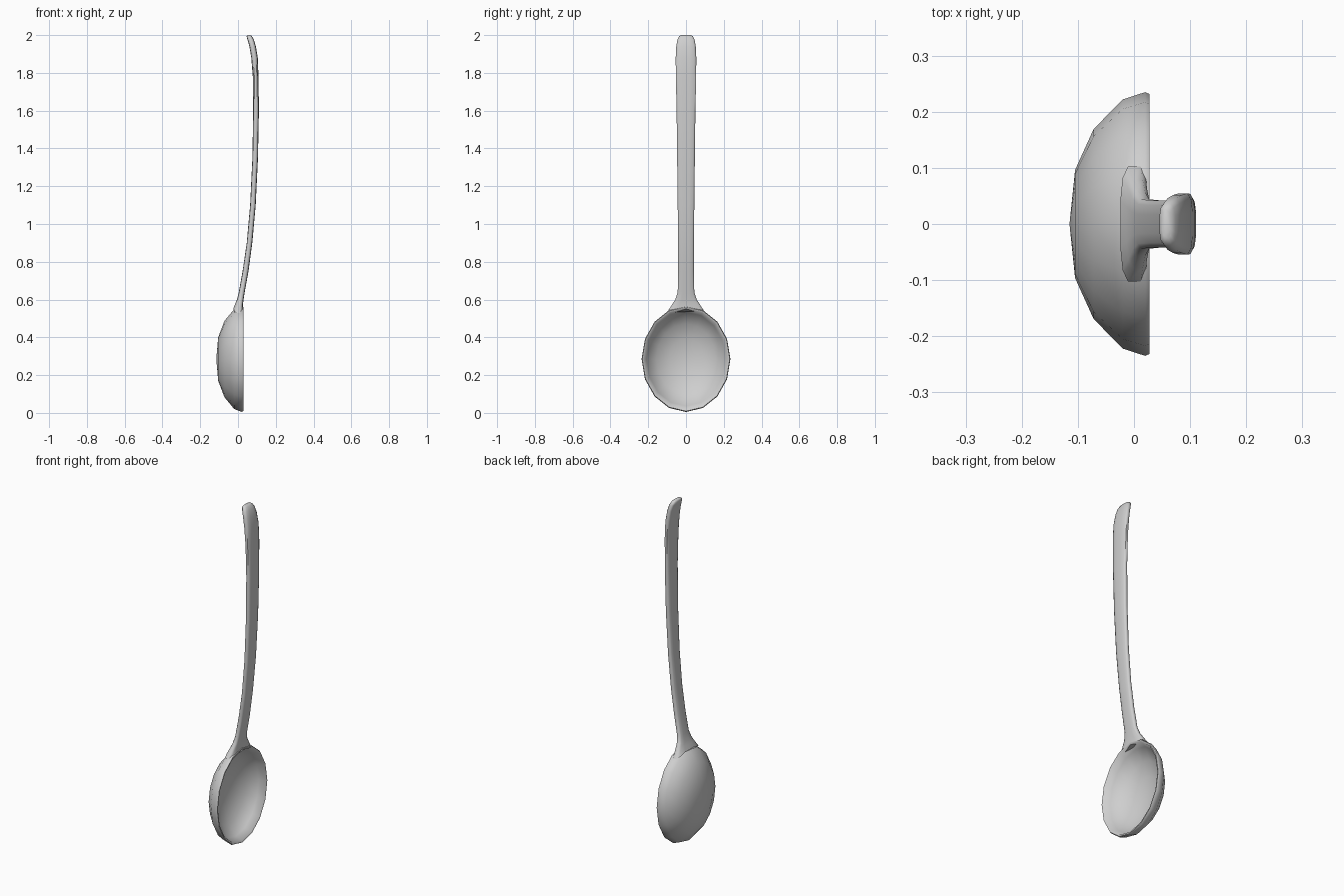
import bpy, bmesh, math

cube = bpy.data.objects.get("Cube")
if cube:
    bpy.data.objects.remove(cube, do_unlink=True)

metal = bpy.data.materials.new("light grey metal")
metal.use_nodes = True
grey = (0.62, 0.62, 0.62, 1)
metal.diffuse_color = grey
metal.node_tree.nodes["Principled BSDF"].inputs["Base Color"].default_value = grey

CENTRE, HALF_H, HALF_W = 0.285, 0.28, 0.235


def finish(name, bm, angle):
    bmesh.ops.recalc_face_normals(bm, faces=bm.faces)
    mesh = bpy.data.meshes.new(name)
    bm.to_mesh(mesh)
    bm.free()
    mesh.materials.append(metal)
    obj = bpy.data.objects.new(name, mesh)
    bpy.context.collection.objects.link(obj)
    bpy.ops.object.select_all(action="DESELECT")
    obj.select_set(True)
    bpy.context.view_layer.objects.active = obj
    bpy.ops.object.shade_smooth_by_angle(angle=math.radians(angle))


def bridge(bm, rings):
    for a, b in zip(rings, rings[1:]):
        n = len(a)
        for i in range(n):
            j = (i + 1) % n
            bm.faces.new((a[i], a[j], b[j], b[i]))


# Bowl: oval rings from the outer bottom, over the rim, to the inner bottom
sides = 16
profile = [(0.41, -0.105), (0.72, -0.072), (0.945, -0.02), (1, 0.02),
           (0.985, 0.028), (0.95, 0.026), (0.89, -0.012), (0.67, -0.058),
           (0.38, -0.088)]
bm = bmesh.new()
rings = []
for scale, x in profile:
    ring = []
    for i in range(sides):
        a = math.tau * i / sides
        ring.append(bm.verts.new((x, HALF_W * scale * math.cos(a),
                                  CENTRE + HALF_H * scale * math.sin(a))))
    rings.append(ring)
bridge(bm, rings)
for ring, x in ((rings[0], -0.115), (rings[-1], -0.097)):
    tip = bm.verts.new((x, 0, CENTRE))
    for i in range(sides):
        bm.faces.new((ring[i], ring[(i + 1) % sides], tip))
finish("bowl", bm, 60)

# Handle: rounded sections (height, back x, front x, half width)
sections = [(0.558, -0.025, 0.026, 0.105), (0.583, -0.014, 0.027, 0.08),
            (0.6, -0.006, 0.03, 0.058), (0.64, 0.004, 0.036, 0.045),
            (0.75, 0.024, 0.056, 0.043), (0.9, 0.046, 0.076, 0.043),
            (1.1, 0.064, 0.094, 0.045), (1.35, 0.076, 0.106, 0.048),
            (1.6, 0.08, 0.111, 0.051), (1.78, 0.078, 0.109, 0.055),
            (1.88, 0.07, 0.105, 0.056), (1.94, 0.06, 0.095, 0.053),
            (1.975, 0.05, 0.085, 0.047), (1.994, 0.045, 0.074, 0.037),
            (2, 0.051, 0.066, 0.026)]
bm = bmesh.new()
rings = []
n = 12
for k, (z, back, front, width) in enumerate(sections):
    ring = []
    for i in range(n):
        a = math.tau * (i + 0.5) / n
        c, s = math.cos(a), math.sin(a)
        x = (back + front) / 2 + (front - back) / 2 * math.copysign(abs(c) ** 0.6, c)
        y = width * math.copysign(abs(s) ** 0.7, s)
        # The foot of the handle follows the curve of the rim
        drop = HALF_H * (1 - math.sqrt(1 - (y / HALF_W) ** 2)) if k < 2 else 0
        ring.append(bm.verts.new((x, y, z - drop)))
    rings.append(ring)
bridge(bm, rings)
bm.faces.new(rings[0])
bm.faces.new(rings[-1])
finish("handle", bm, 60)
